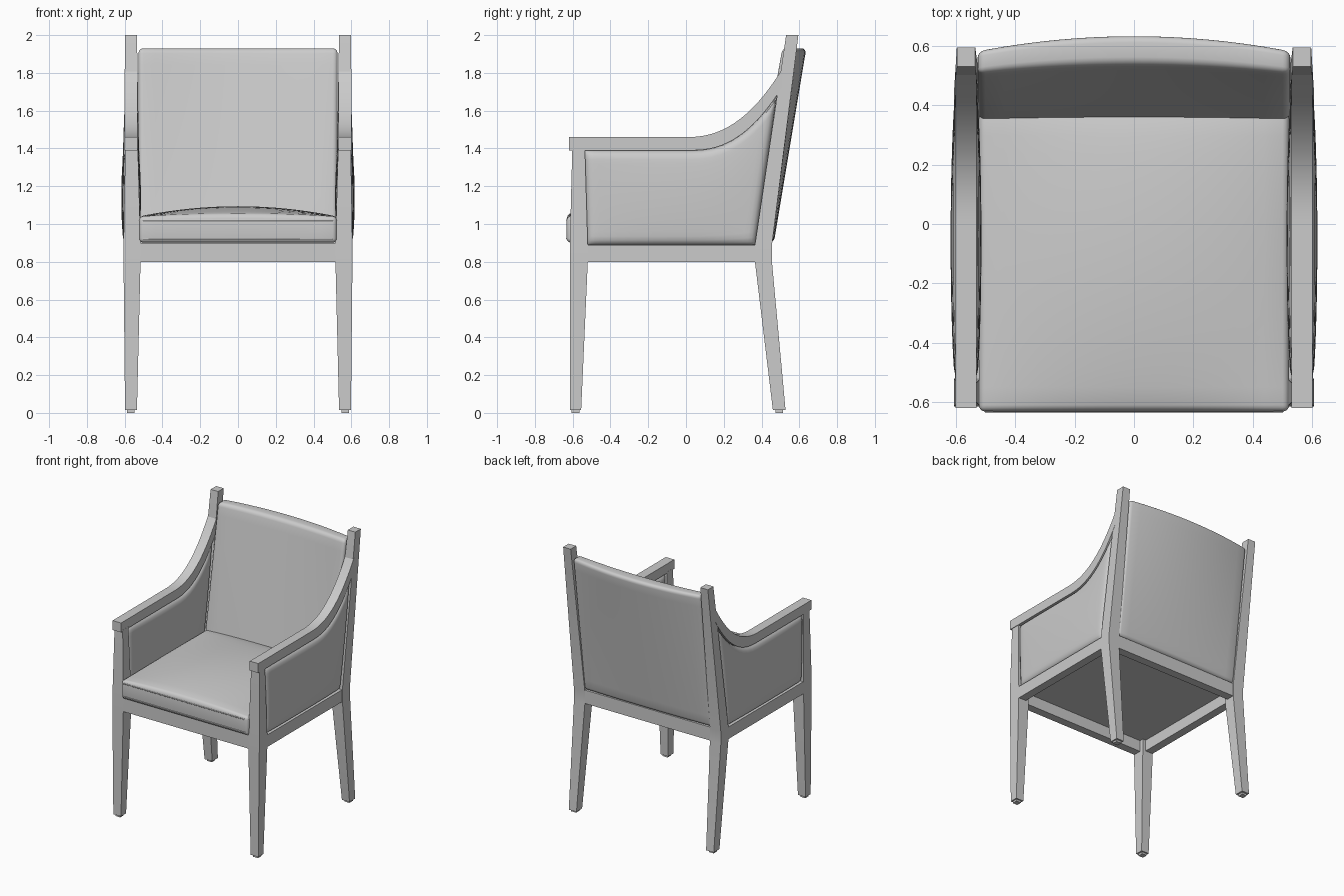
import bpy, bmesh, math

cube = bpy.data.objects.get("Cube")
if cube:
    bpy.data.objects.remove(cube, do_unlink=True)

grey = bpy.data.materials.new("plain_grey")
grey.use_nodes = True
grey.diffuse_color = (0.6, 0.6, 0.6, 1)
grey.node_tree.nodes["Principled BSDF"].inputs["Base Color"].default_value = (0.6, 0.6, 0.6, 1)
parts = []


def finish(name, bm, mirror=False):
    """Turn a bmesh into a named object, optionally mirrored across x."""
    bmesh.ops.recalc_face_normals(bm, faces=bm.faces)
    mesh = bpy.data.meshes.new(name)
    bm.to_mesh(mesh)
    bm.free()
    mesh.materials.append(grey)
    obj = bpy.data.objects.new(name, mesh)
    bpy.context.collection.objects.link(obj)
    if mirror:
        mod = obj.modifiers.new("mirror", "MIRROR")
        mod.use_mirror_merge = False
    parts.append(obj)


def loft(name, rings, mirror=False):
    """Skin a row of four-point rings and cap both ends."""
    bm = bmesh.new()
    rows = [[bm.verts.new(p) for p in ring] for ring in rings]
    for a, b in zip(rows, rows[1:]):
        for i in range(4):
            j = (i + 1) % 4
            bm.faces.new((a[i], a[j], b[j], b[i]))
    bm.faces.new(rows[0])
    bm.faces.new(rows[-1])
    finish(name, bm, mirror)


def level(z, x0, x1, y0, y1):
    return [(x0, y0, z), (x1, y0, z), (x1, y1, z), (x0, y1, z)]


def box(name, x0, x1, y0, y1, z0, z1, mirror=False):
    loft(name, [level(z0, x0, x1, y0, y1), level(z1, x0, x1, y0, y1)], mirror)


def cushion(name, lo, hi, radius, axes, shape):
    """Rounded block, sliced along the given axes and then bent by shape()."""
    bm = bmesh.new()
    bmesh.ops.create_cube(bm, size=1)
    for v in bm.verts:
        v.co = [l + (c + 0.5) * (h - l) for l, h, c in zip(lo, hi, v.co)]
    bmesh.ops.bevel(bm, geom=bm.edges[:], offset=radius, segments=4,
                    profile=0.5, affect="EDGES")
    for axis in axes:
        normal = [float(k == axis) for k in range(3)]
        a, b = lo[axis] + radius, hi[axis] - radius
        for k in range(1, 16):
            spot = [0, 0, 0]
            spot[axis] = a + (b - a) * k / 16
            bmesh.ops.bisect_plane(bm, geom=bm.verts[:] + bm.edges[:] + bm.faces[:],
                                   plane_co=spot, plane_no=normal)
    for v in bm.verts:
        v.co = shape(*v.co)
    finish(name, bm)


# Front legs continue up as posts under the arms
loft("front_legs", [level(0.015, 0.535, 0.598, -0.615, -0.555),
                    level(0.8, 0.516, 0.606, -0.615, -0.52),
                    level(0.89, 0.516, 0.606, -0.615, -0.52),
                    level(1.4, 0.53, 0.597, -0.602, -0.535)], True)

# Back legs kick backwards and rise into the tall back posts
loft("back_legs", [level(0.015, 0.535, 0.598, 0.46, 0.527),
                   level(0.8, 0.516, 0.606, 0.365, 0.455),
                   level(0.89, 0.516, 0.606, 0.365, 0.455),
                   level(2.0, 0.535, 0.597, 0.53, 0.595)], True)

# Small foot pads
box("front_feet", 0.548, 0.588, -0.605, -0.565, 0, 0.016, True)
box("back_feet", 0.548, 0.588, 0.473, 0.513, 0, 0.016, True)

# Seat frame
box("front_rail", -0.53, 0.53, -0.612, -0.55, 0.8, 0.9)
box("back_rail", -0.53, 0.53, 0.39, 0.453, 0.8, 0.9)
box("side_rails", 0.542, 0.604, -0.53, 0.38, 0.8, 0.89, True)
box("seat_base", -0.55, 0.55, -0.56, 0.4, 0.885, 0.91)


# Arms: level at the front, sweeping up into the back posts
def arm_top(y):
    return 1.46 + 0.33 * (max(0, y) / 0.49) ** 2.3


def arm_under(y):
    return 1.39 + 0.29 * (max(0, y - 0.03) / 0.45) ** 2.3


arm_rings = []
for y in [-0.62] + [0.51 * k / 16 for k in range(17)]:
    low, high = arm_under(y), arm_top(y)
    arm_rings.append([(0.531, y, low), (0.601, y, low), (0.601, y, high), (0.531, y, high)])
loft("arms", arm_rings, True)

# Padded side panels, swelling on both faces
panel = bmesh.new()
for side in (-1, 1):
    made = bmesh.ops.create_grid(panel, x_segments=28, y_segments=20, size=0.5)
    for v in made["verts"]:
        u, t = (0.5 - 0.5 * math.cos(math.pi * (c + 0.5)) for c in v.co[:2])
        foot_y, head_y = -0.525 + 0.892 * u, -0.54 + 1.022 * u
        tall = arm_under(head_y) - 0.887
        edge = 1.0
        for gap in (min(u, 1 - u) * 0.9, min(t, 1 - t) * tall):
            edge *= math.sqrt(max(0, 1 - (1 - min(1, gap / 0.04)) ** 2))
        crown = max(0, math.sin(math.pi * u) * math.sin(math.pi * t)) ** 0.5
        v.co = (0.566 + side * (0.034 * edge + 0.018 * crown),
                foot_y + (head_y - foot_y) * t, 0.887 + tall * t)
bmesh.ops.remove_doubles(panel, verts=panel.verts[:], dist=0.0001)
finish("side_panels", panel, True)


# Seat cushion with a domed top
def crown_seat(x, y, z):
    lift = max(0, (z - 0.98) / 0.06)
    across = max(0, 1 - (x / 0.525) ** 2)
    along = min(1, max(0, (y + 0.63) / 0.99))
    dome = max(0, math.sin(along * math.pi)) ** 0.7
    return x, y, z + 0.054 * lift * across * (0.2 + 0.8 * dome)


cushion("seat_cushion", (-0.523, -0.632, 0.902), (0.523, 0.38, 1.04), 0.022, (0, 1), crown_seat)

# Piping around the cushion front
for label, z in (("upper", 1.02), ("lower", 0.923)):
    curve = bpy.data.curves.new(label + "_piping", "CURVE")
    curve.dimensions = "3D"
    curve.bevel_depth = 0.005
    curve.bevel_resolution = 2
    line = curve.splines.new("POLY")
    path = [(-0.52, -0.59), (-0.518, -0.615), (-0.5, -0.63),
            (0.5, -0.63), (0.518, -0.615), (0.52, -0.59)]
    line.points.add(len(path) - 1)
    for point, (x, y) in zip(line.points, path):
        point.co = (x, y, z, 1)
    curve.materials.append(grey)
    pipe = bpy.data.objects.new(label + "_piping", curve)
    bpy.context.collection.objects.link(pipe)


# Backrest, leaning back and bowed more towards its top
def lean_back(x, y, z):
    rise = (z - 0.9) / 1.03
    arc = 1 - (x / 0.527) ** 2
    front = 0.33 + 0.177 * rise + 0.03 * rise * arc
    rear = 0.455 + 0.13 * rise + (0.01 + 0.042 * rise) * arc
    return x, front + (rear - front) * y / 0.1, z


cushion("backrest", (-0.527, 0, 0.9), (0.527, 0.1, 1.93), 0.026, (0, 2), lean_back)

# Smooth the padding and keep the timber edges crisp
bpy.ops.object.select_all(action="DESELECT")
for obj in parts:
    obj.select_set(True)
bpy.context.view_layer.objects.active = parts[0]
bpy.ops.object.shade_smooth_by_angle(angle=math.radians(32))
